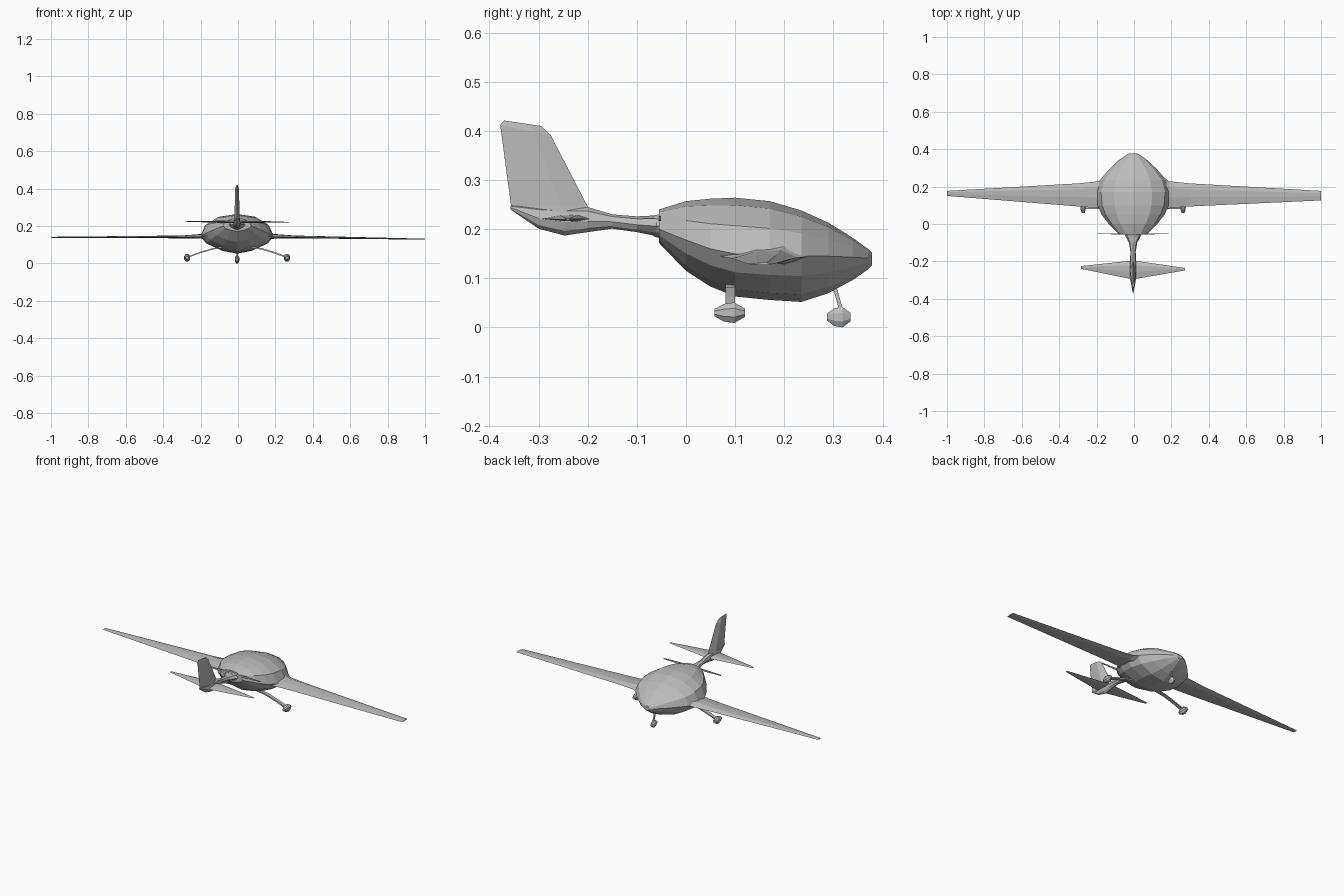
import bpy, bmesh, math
from mathutils import Vector

cube = bpy.data.objects.get("Cube")
if cube:
    bpy.data.objects.remove(cube, do_unlink=True)

grey = bpy.data.materials.new("light_grey_paint")
grey.use_nodes = True
COLOUR = (0.5, 0.5, 0.5, 1)
grey.diffuse_color = COLOUR
grey.node_tree.nodes["Principled BSDF"].inputs["Base Color"].default_value = COLOUR
CX = -0.005  # the body sits slightly off the middle


def loft(name, rings):
    """Skin a list of equal rings and cap both ends."""
    bm = bmesh.new()
    loops = [[bm.verts.new(p) for p in ring] for ring in rings]
    n = len(loops[0])
    for a, b in zip(loops, loops[1:]):
        for i in range(n):
            j = (i + 1) % n
            bm.faces.new((a[i], a[j], b[j], b[i]))
    bm.faces.new(loops[0])
    bm.faces.new(loops[-1])
    bmesh.ops.recalc_face_normals(bm, faces=bm.faces)
    mesh = bpy.data.meshes.new(name)
    bm.to_mesh(mesh)
    bm.free()
    mesh.materials.append(grey)
    obj = bpy.data.objects.new(name, mesh)
    bpy.context.collection.objects.link(obj)
    return obj


def body_ring(y, half, top, mid, bottom, sides, cx=CX):
    """Rounded upper half, V-shaped lower half."""
    ring = []
    for k in range(sides):
        a = math.tau * k / sides
        c, s = math.cos(a), math.sin(a)
        power = 0.95 if s >= 0 else 1.2
        x = math.copysign(abs(c) ** power, c) * half
        z = s * (top - mid) if s >= 0 else -abs(s) ** power * (mid - bottom)
        ring.append((cx + x, y, mid + z))
    return ring


def body(name, stations, sides):
    return loft(name, [body_ring(*s, sides) for s in stations])


def foil(x, front, back, z, thick):
    """Six-sided wing section across y at a given x."""
    chord = front - back
    return [(x, front, z), (x, front - 0.25 * chord, z + thick * 0.6),
            (x, front - 0.6 * chord, z + thick * 0.5), (x, back, z),
            (x, front - 0.6 * chord, z - thick * 0.3),
            (x, front - 0.25 * chord, z - thick * 0.4)]


# Cabin pod: y, half width, top, widest height, bottom
body("cabin_pod", [
    (-0.055, 0.075, 0.240, 0.200, 0.172),
    (0.00, 0.130, 0.257, 0.178, 0.115),
    (0.05, 0.168, 0.262, 0.160, 0.083),
    (0.10, 0.190, 0.264, 0.150, 0.063),
    (0.17, 0.196, 0.257, 0.146, 0.056),
    (0.235, 0.178, 0.238, 0.145, 0.052),
    (0.29, 0.130, 0.213, 0.145, 0.070),
    (0.34, 0.078, 0.182, 0.143, 0.097),
    (0.370, 0.035, 0.160, 0.141, 0.118),
    (0.378, 0.018, 0.152, 0.140, 0.126)], 12)

# Collar, spinner and tail boom
body("propeller_collar", [
    (-0.066, 0.034, 0.229, 0.206, 0.184),
    (-0.052, 0.044, 0.232, 0.206, 0.180)], 10)
body("tail_boom", [
    (-0.357, 0.004, 0.248, 0.244, 0.240),
    (-0.30, 0.015, 0.247, 0.222, 0.201),
    (-0.247, 0.020, 0.246, 0.215, 0.187),
    (-0.20, 0.017, 0.245, 0.216, 0.194),
    (-0.15, 0.014, 0.230, 0.215, 0.201),
    (-0.10, 0.022, 0.226, 0.209, 0.194),
    (-0.06, 0.044, 0.228, 0.206, 0.186)], 8)

# Two thin propeller blades
for side, word in ((-1, "right"), (1, "left")):
    loft(word + "_propeller_blade", [
        [(CX + side * x, -0.053 + dy, 0.222 + dz)
         for dy, dz in ((-t, -w), (t, -w), (t, w), (-t, w))]
        for x, w, t in ((0.02, 0.005, 0.003), (0.10, 0.005, 0.002), (0.19, 0.003, 0.001))])

# Wings, with a thicker fairing at the root
for side, word, tip_back, tip_z in ((-1, "right", 0.150, 0.139), (1, "left", 0.126, 0.129)):
    loft(word + "_wing", [
        foil(side * 0.13, 0.27, 0.05, 0.148, 0.060),
        foil(side * 0.19, 0.228, 0.085, 0.142, 0.026),
        foil(side * 0.30, 0.217, 0.094, 0.140, 0.015),
        foil(side * 1.00, 0.177, tip_back, tip_z, 0.005)])

# Tailplane
loft("tailplane", [
    foil(-0.283, -0.225, -0.240, 0.224, 0.003),
    foil(CX, -0.195, -0.296, 0.221, 0.014),
    foil(0.273, -0.235, -0.248, 0.220, 0.003)])


def fin_ring(front, back, z_front, z_back, half):
    mid_y = front * 0.65 + back * 0.35
    mid_z = z_front * 0.65 + z_back * 0.35
    return [(CX, front, z_front), (CX + half, mid_y, mid_z),
            (CX, back, z_back), (CX - half, mid_y, mid_z)]


# Swept fin with a bevelled cap
loft("tail_fin", [
    fin_ring(-0.19, -0.355, 0.232, 0.238, 0.016),
    fin_ring(-0.201, -0.356, 0.248, 0.248, 0.014),
    fin_ring(-0.275, -0.378, 0.391, 0.412, 0.010),
    fin_ring(-0.295, -0.370, 0.410, 0.421, 0.005)])


def strut(name, points, half_y, half_z):
    """Flat strut following points in the x-z plane."""
    return loft(name, [[(x + dz * 0.3, y + dy, z + dz)
                        for dy, dz in ((-half_y, -half_z), (half_y, -half_z),
                                       (half_y, half_z), (-half_y, half_z))]
                       for x, y, z in points])


def wheel_pant(name, x, y, z, half, length, height):
    """Faceted teardrop cover around a wheel."""
    sizes = ((-0.5, 0.45, 0.35), (-0.2, 0.85, 0.85), (0.15, 1, 1), (0.5, 0.5, 0.4))
    rings = []
    for dy, w, h in sizes:
        rings.append([(x + half * w * math.cos(a), y + dy * length,
                       z + 0.5 * height * h * math.sin(a) * 1.08)
                      for a in (math.tau * (k + 0.5) / 8 for k in range(8))])
    return loft(name, rings)


# Main undercarriage
for side, word in ((-1, "right"), (1, "left")):
    strut(word + "_main_leg", [
        (CX + side * 0.06, 0.090, 0.088), (CX + side * 0.13, 0.090, 0.078),
        (CX + side * 0.20, 0.090, 0.057), (CX + side * 0.262, 0.090, 0.034)],
        0.010, 0.004)
    wheel_pant(word + "_wheel_pant", CX + side * 0.267, 0.089, 0.030, 0.017, 0.062, 0.042)

# Nose undercarriage
loft("nose_leg", [[(CX + dx, y + dy, z) for dx, dy in
                   ((-0.004, -0.004), (0.004, -0.004), (0.004, 0.004), (-0.004, 0.004))]
                  for y, z in ((0.300, 0.090), (0.318, 0.028))])
wheel_pant("nose_wheel_pant", CX, 0.311, 0.021, 0.013, 0.048, 0.042)
